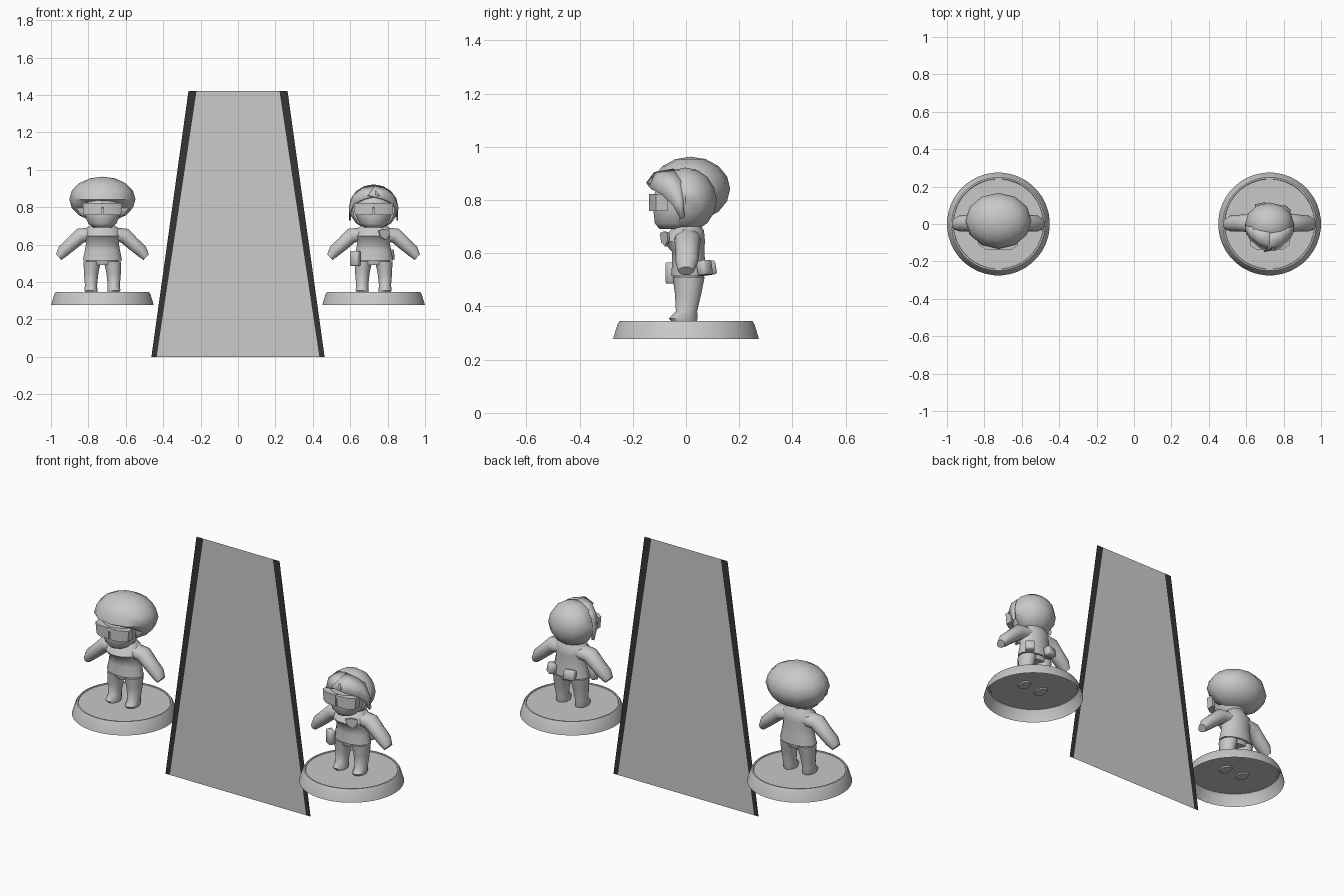
import bpy, bmesh, math
from mathutils import Matrix, Vector

if "Cube" in bpy.data.objects:
    bpy.data.objects.remove(bpy.data.objects["Cube"])


def material(name, v):
    m = bpy.data.materials.new(name)
    m.diffuse_color = (v, v, v, 1)
    m.use_nodes = True
    m.node_tree.nodes["Principled BSDF"].inputs["Base Color"].default_value = m.diffuse_color
    return m


GREY = material("figure grey", 0.58)
PALE = material("panel grey", 0.6)
BLACK = material("edge black", 0.035)


def make(name, verts, faces, mat, off=0.0, fix=True):
    me = bpy.data.meshes.new(name)
    me.from_pydata([(x + off, y, z) for x, y, z in verts], [], faces)
    if fix:
        bm = bmesh.new()
        bm.from_mesh(me)
        bmesh.ops.recalc_face_normals(bm, faces=bm.faces)
        bm.to_mesh(me)
        bm.free()
    me.materials.append(mat)
    ob = bpy.data.objects.new(name, me)
    bpy.context.collection.objects.link(ob)
    return ob


def loft(name, rings, off, n=10, side=1, caps=(True, True)):
    """Rings are (x, y, z, radius u, radius v, tilt of u in degrees)."""
    verts, faces = [], []
    for x, y, z, ru, rv, tilt in rings:
        t = math.radians(tilt)
        for k in range(n):
            a = 2 * math.pi * (k + 0.5) / n
            u = ru * math.cos(a)
            verts.append((side * (x + u * math.cos(t)), y + rv * math.sin(a), z + u * math.sin(t)))
    for i in range(len(rings) - 1):
        for k in range(n):
            j = (k + 1) % n
            faces.append((i * n + k, i * n + j, i * n + n + j, i * n + n + k))
    if caps[0]:
        faces.append(tuple(range(n))[::-1])
    if caps[1]:
        faces.append(tuple(range(len(verts) - n, len(verts))))
    return make(name, verts, faces, GREY, off)


def prism(name, pts, lo, hi, off, axis="z", taper=1.0):
    """Extrude a flat outline along z or y."""
    n = len(pts)
    if axis == "z":
        verts = [(a * taper, b, lo) for a, b in pts] + [(a, b, hi) for a, b in pts]
    else:
        verts = [(a, lo, b) for a, b in pts] + [(a, hi, b) for a, b in pts]
    faces = [tuple(range(n))[::-1], tuple(range(n, 2 * n))]
    faces += [(i, (i + 1) % n, n + (i + 1) % n, n + i) for i in range(n)]
    return make(name, verts, faces, GREY, off)


def box(name, centre, size, off, rz=0, rx=0):
    bm = bmesh.new()
    bmesh.ops.create_cube(bm, size=1)
    m = (Matrix.Translation(Vector(centre)) @ Matrix.Rotation(math.radians(rz), 4, "Z")
         @ Matrix.Rotation(math.radians(rx), 4, "X") @ Matrix.Diagonal((*size, 1)))
    bmesh.ops.transform(bm, matrix=m, verts=bm.verts)
    bmesh.ops.bevel(bm, geom=bm.edges[:], offset=0.005, segments=1, affect="EDGES")
    me = bpy.data.meshes.new(name)
    bm.to_mesh(me)
    bm.free()
    me.materials.append(GREY)
    ob = bpy.data.objects.new(name, me)
    ob.location.x = off
    bpy.context.collection.objects.link(ob)
    return ob


def hair_cap(name, off, centre, radii, floor, hairline, front):
    """Ellipsoid whose lower front is pushed back behind the face."""
    bm = bmesh.new()
    bmesh.ops.create_uvsphere(bm, u_segments=12, v_segments=8, radius=1)
    for v in bm.verts:
        v.co = Vector([c + r * p for c, r, p in zip(centre, radii, v.co)])
        v.co.z = max(v.co.z, floor)
        if v.co.z < hairline:
            v.co.y = max(v.co.y, front)
    me = bpy.data.meshes.new(name)
    bm.to_mesh(me)
    bm.free()
    me.materials.append(GREY)
    ob = bpy.data.objects.new(name, me)
    ob.location.x = off
    bpy.context.collection.objects.link(ob)
    return ob


def figure(tag, off):
    # Round stand, open underneath
    loft(tag + "_stand", [(0, 0, 0.278, 0.275, 0.275, 0), (0, 0, 0.334, 0.258, 0.258, 0),
                          (0, 0, 0.346, 0.250, 0.250, 0), (0, 0, 0.346, 0.242, 0.242, 0),
                          (0, 0, 0.342, 0.240, 0.240, 0)], off, n=40, caps=(False, True))
    # Jacket and neck
    loft(tag + "_jacket", [(0, 0.010, 0.515, 0.109, 0.068, 0), (0, 0.010, 0.570, 0.097, 0.064, 0),
                           (0, 0.008, 0.605, 0.091, 0.063, 0), (0, -0.008, 0.645, 0.100, 0.082, 0),
                           (0, 0.004, 0.685, 0.095, 0.066, 0), (0, 0.008, 0.705, 0.062, 0.048, 0),
                           (0, 0.008, 0.740, 0.045, 0.040, 0)], off, n=12)
    loft(tag + "_hips", [(0, 0.010, 0.490, 0.085, 0.052, 0), (0, 0.010, 0.530, 0.098, 0.062, 0)], off)
    for s, word in ((-1, "right"), (1, "left")):
        # Legs with shoes
        loft(f"{tag}_{word}_leg", [(0.058, -0.006, 0.335, 0.030, 0.042, 0), (0.061, -0.010, 0.355, 0.037, 0.054, 0),
                                   (0.061, 0.002, 0.382, 0.034, 0.040, 0), (0.060, 0.008, 0.450, 0.041, 0.050, 0),
                                   (0.054, 0.010, 0.510, 0.049, 0.060, 0)], off, side=s)
        # Arms held out and down
        loft(f"{tag}_{word}_arm", [(0.050, 0.006, 0.655, 0.040, 0.052, 85), (0.118, 0.006, 0.648, 0.043, 0.049, 62),
                                   (0.165, 0.005, 0.604, 0.038, 0.044, 50), (0.210, 0.003, 0.565, 0.035, 0.042, 48),
                                   (0.234, 0.000, 0.533, 0.022, 0.030, 48)], off, side=s)
        # Wraparound lenses
        lens = [(0.005, -0.140), (0.070, -0.136), (0.106, -0.112), (0.106, -0.070), (0.005, -0.080)]
        prism(f"{tag}_{word}_lens", [(s * a, b) for a, b in lens], 0.758, 0.822, off, taper=0.94)
    box(tag + "_bridge", (0, -0.125, 0.808), (0.03, 0.024, 0.024), off)
    # Head
    loft(tag + "_head", [(0, -0.040, 0.692, 0.052, 0.062, 0), (0, -0.035, 0.712, 0.078, 0.085, 0),
                         (0, -0.026, 0.760, 0.098, 0.100, 0), (0, -0.020, 0.820, 0.104, 0.104, 0),
                         (0, -0.015, 0.870, 0.085, 0.085, 0), (0, -0.010, 0.895, 0.045, 0.050, 0)], off, n=12)


LEFT, RIGHT = -0.725, 0.725
figure("first", LEFT)
figure("second", RIGHT)

# Hair
hair_cap("first_round_hair", LEFT, (0, 0.017, 0.842), (0.177, 0.149, 0.121), 0.73, 0.835, -0.035)
hair_cap("second_bob_hair", RIGHT, (0, -0.002, 0.800), (0.132, 0.117, 0.122), 0.675, 0.86, -0.025)

# Swept fringe of the second figure: three rows from crown to free edge
rows = [[(0.00, -0.05, 0.918), (0.06, -0.04, 0.905), (0.10, -0.02, 0.875), (0.126, -0.01, 0.80), (0.13, -0.005, 0.735)],
        [(0.00, -0.12, 0.905), (0.06, -0.10, 0.895), (0.11, -0.06, 0.865), (0.132, -0.025, 0.80), (0.131, -0.018, 0.73)],
        [(-0.03, -0.15, 0.865), (0.05, -0.135, 0.845), (0.105, -0.09, 0.82), (0.127, -0.05, 0.78), (0.13, -0.02, 0.728)]]
quads = [(r * 5 + c, r * 5 + c + 1, r * 5 + c + 6, r * 5 + c + 5) for r in range(2) for c in range(4)]
for s, word in ((-1, "right"), (1, "left")):
    pts = [(s * x, y + (0.006 if s < 0 else 0), z) for row in rows for x, y, z in row]
    ob = make(f"second_{word}_fringe", pts, quads, GREY, RIGHT)
    mod = ob.modifiers.new("thickness", "SOLIDIFY")
    mod.thickness = 0.008

# Belt pouches and chest badge of the second figure
box("second_hip_holster", (-0.098, -0.052, 0.526), (0.05, 0.036, 0.08), RIGHT, rz=-30)
box("second_back_pouch", (-0.045, 0.088, 0.545), (0.062, 0.04, 0.052), RIGHT, rz=12, rx=10)
box("second_side_pouch", (0.082, 0.070, 0.545), (0.05, 0.04, 0.055), RIGHT, rz=-40, rx=10)
badge = prism("second_chest_badge", [(-0.032, 0.024), (0, 0.030), (0.032, 0.024), (0.030, -0.004),
                                     (0.008, -0.026), (-0.022, -0.010)], -0.004, 0.004, 0, axis="y")
badge.location = (RIGHT + 0.055, -0.080, 0.652)
badge.rotation_euler = (0, 0, math.radians(28))

# Thin tapered panel with black side strips
H = 1.42
make("panel", [(-0.435, 0, 0), (0.435, 0, 0), (0.222, 0, H), (-0.222, 0, H)], [(0, 1, 2, 3)], PALE, fix=False)
make("panel_left_strip", [(-0.463, 0, 0), (-0.435, 0, 0), (-0.222, 0, H), (-0.265, 0, H)],
     [(0, 1, 2, 3)], BLACK, fix=False)
make("panel_right_strip", [(0.435, 0, 0), (0.463, 0, 0), (0.265, 0, H), (0.222, 0, H)],
     [(0, 1, 2, 3)], BLACK, fix=False)

# Smooth shading with sharp edges kept
for ob in bpy.context.scene.objects:
    ob.select_set(True)
    bpy.context.view_layer.objects.active = ob
bpy.ops.object.shade_smooth_by_angle(angle=math.radians(48))
